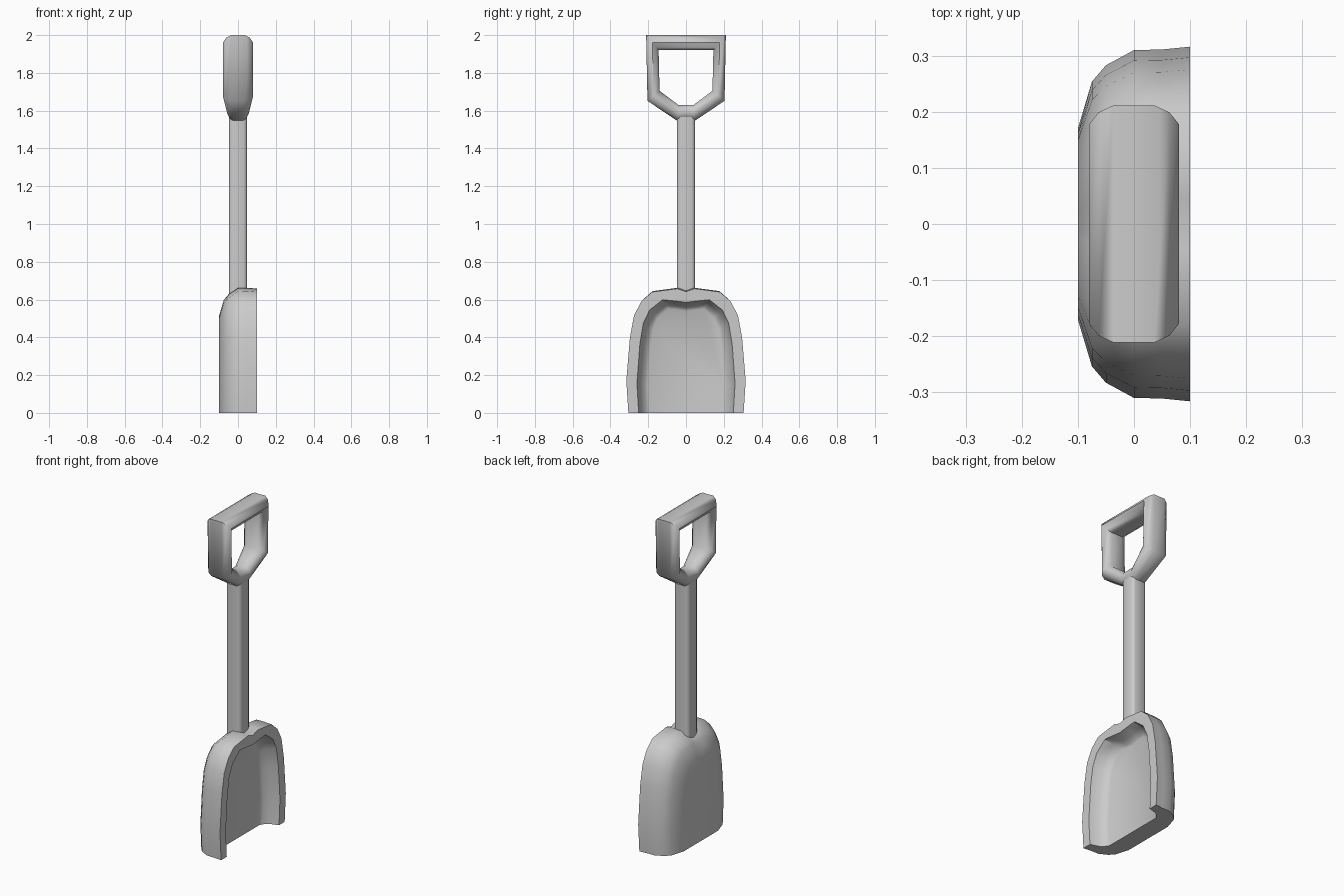
import bpy, bmesh, math

if "Cube" in bpy.data.objects:
    bpy.data.objects.remove(bpy.data.objects["Cube"])


def finish(name, bm, angle=40):
    bmesh.ops.recalc_face_normals(bm, faces=bm.faces[:])
    mesh = bpy.data.meshes.new(name)
    bm.to_mesh(mesh)
    bm.free()
    obj = bpy.data.objects.new(name, mesh)
    bpy.context.collection.objects.link(obj)
    bpy.ops.object.select_all(action='DESELECT')
    obj.select_set(True)
    bpy.context.view_layer.objects.active = obj
    bpy.ops.object.shade_smooth_by_angle(angle=math.radians(angle))
    return obj


def mirrored(half):
    """Half outline (y, z) -> symmetric outline, from +y round to -y."""
    return half + [(-y, z) for y, z in reversed(half) if y > 0]


# Scoop: outlines inset at several depths, inner floor -> rim -> outer back
side = [(0.305, 0), (0.316, 0.17), (0.297, 0.4), (0.275, 0.52), (0.235, 0.595)]
outside = mirrored(side + [(0.18, 0.643), (0.045, 0.661), (0, 0.645)])
inside = mirrored(side + [(0.15, 0.655), (0.07, 0.648), (0, 0.64)])
levels = [(0.01, 0.115, 1.02, inside), (0.018, 0.1, 1.02, inside),
          (0.045, 0.073, 1, inside), (0.1, 0.056, 1, inside),
          (0.1, 0.0, 0.995, outside), (0.05, 0.005, 1.01, outside),
          (0.0, 0.006, 1.01, outside), (-0.05, 0.033, 1, outside),
          (-0.075, 0.062, 1, outside), (-0.1, 0.145, 1, outside)]
bm = bmesh.new()
rows = [[bm.verts.new((x, y * (1 - d / 0.315), z * (1 - d / 0.655) * s))
         for y, z in shape] for x, d, s, shape in levels]
for a, b in zip(rows, rows[1:]):
    for i in range(len(outside) - 1):
        bm.faces.new((a[i], a[i + 1], b[i + 1], b[i]))
bm.faces.new(rows[0])
bm.faces.new(rows[-1])
bm.faces.new([r[0] for r in rows] + [r[-1] for r in reversed(rows)])
finish("scoop", bm)

# Shaft: square bar with rounded corners
bm = bmesh.new()
bmesh.ops.create_cube(bm, size=1)
for v in bm.verts:
    v.co = (v.co.x * 0.096, v.co.y * 0.096, 1.095 + v.co.z * 0.97)
upright = [e for e in bm.edges if abs(e.verts[0].co.z - e.verts[1].co.z) > 0.5]
bmesh.ops.bevel(bm, geom=upright, offset=0.018, segments=2, profile=0.5,
                affect='EDGES')
finish("shaft", bm, 50)

# Grip: rounded flat section swept between outer and inner frame outlines
outer = mirrored([(0.211, 2.0), (0.204, 1.652), (0.045, 1.545)])
inner = mirrored([(0.145, 1.92), (0.14, 1.705), (0.04, 1.63)])
width = [1, 1, 0.72, 0.72, 1, 1]
half_section = [(0, 0.037), (0.18, 0.063), (0.5, 0.08), (0.82, 0.063), (1, 0.037)]
section = half_section + [(t, -x) for t, x in reversed(half_section)]
bm = bmesh.new()
rings = [[bm.verts.new((x * w, o[0] + (i[0] - o[0]) * t, o[1] + (i[1] - o[1]) * t))
          for t, x in section] for o, i, w in zip(outer, inner, width)]
n = len(section)
for k, a in enumerate(rings):
    b = rings[(k + 1) % len(rings)]
    for j in range(n):
        bm.faces.new((a[j], a[(j + 1) % n], b[(j + 1) % n], b[j]))
finish("grip", bm, 62)
